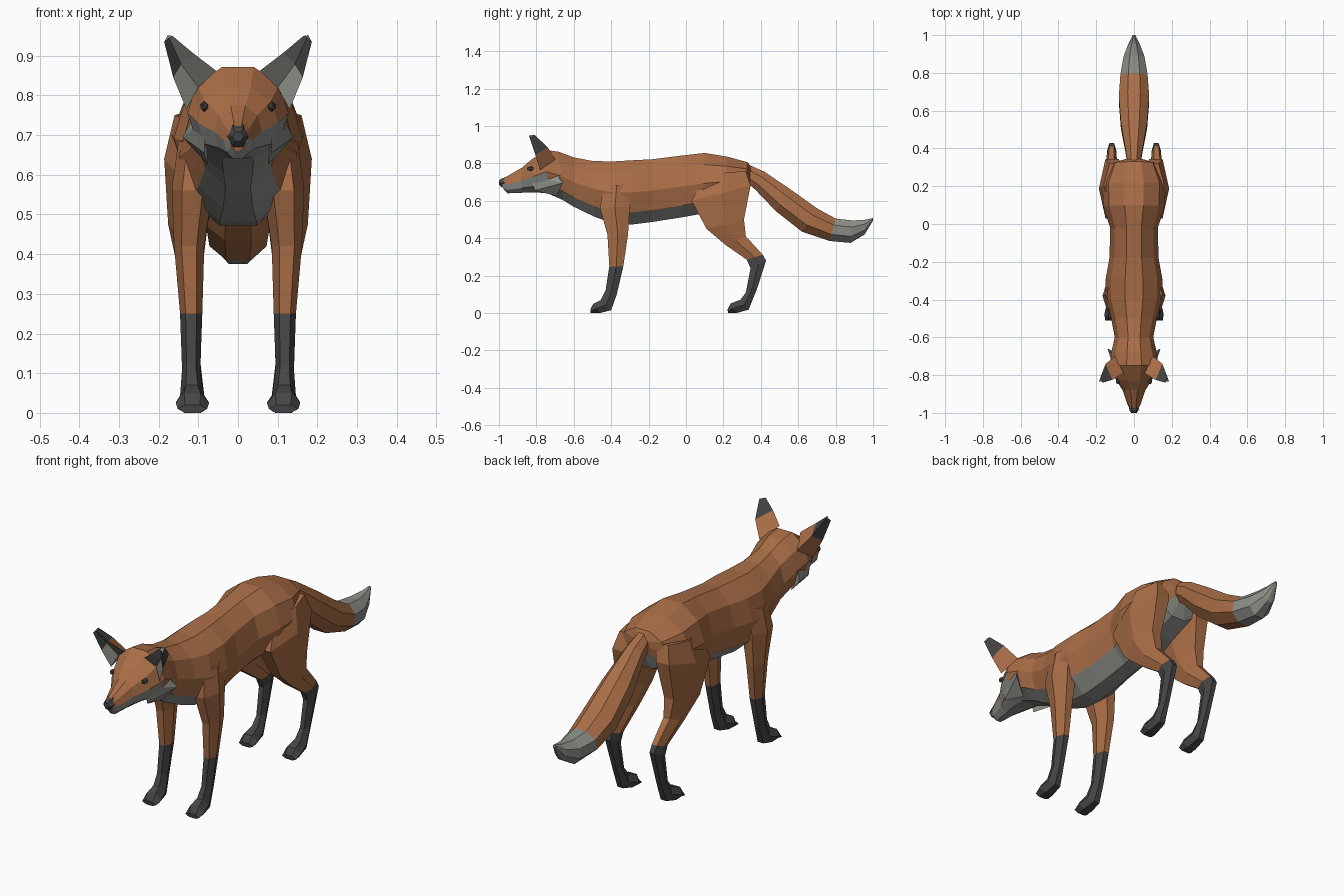
import bpy, bmesh, math
from mathutils import Vector


def colour(name, rgb):
    m = bpy.data.materials.new(name)
    m.diffuse_color = (*rgb, 1)
    return m


MATS = [colour("orange_fur", (0.40, 0.155, 0.062)),
        colour("pale_fur", (0.27, 0.28, 0.25)),
        colour("dark_fur", (0.06, 0.06, 0.06))]
ORANGE, PALE, DARK = 0, 1, 2


def ring(n, ya, za, yb, zb, w, xc=0.0):
    """Rounded section spanning two profile points, with half width w."""
    pts, s = [], 1 / math.cos(math.pi / n)
    for k in range(n):
        a = 2 * math.pi * (k + 0.5) / n
        t = math.cos(a) * s
        pts.append((xc + math.sin(a) * w,
                    (ya + yb) / 2 + t * (ya - yb) / 2,
                    (za + zb) / 2 + t * (za - zb) / 2))
    return pts


def loft(name, rings, paint, mirror=False):
    """Skin the rings; paint(i, k) picks the colour of each face."""
    bm = bmesh.new()
    vs = [[bm.verts.new(p) for p in r] for r in rings]
    n = len(rings[0])
    for i in range(len(rings) - 1):
        for k in range(n):
            j = (k + 1) % n
            f = bm.faces.new((vs[i][k], vs[i][j], vs[i + 1][j], vs[i + 1][k]))
            f.material_index = paint(i, k)
    for i, r in ((0, vs[0]), (len(rings) - 2, vs[-1])):
        bm.faces.new(r).material_index = paint(i, 0)
    bmesh.ops.remove_doubles(bm, verts=bm.verts[:], dist=0.0005)
    bmesh.ops.recalc_face_normals(bm, faces=bm.faces[:])
    return finish(name, bm, mirror)


def finish(name, bm, mirror):
    me = bpy.data.meshes.new(name)
    bm.to_mesh(me)
    bm.free()
    for m in MATS:
        me.materials.append(m)
    ob = bpy.data.objects.new(name, me)
    bpy.context.collection.objects.link(ob)
    if mirror:
        ob.modifiers.new("mirror", 'MIRROR').use_mirror_merge = False
    return ob


# Head, neck and trunk: top y z, bottom y z, half width
trunk = [(-0.990, 0.715, -0.975, 0.660, 0.020),
         (-0.95, 0.735, -0.955, 0.640, 0.036),
         (-0.88, 0.775, -0.88, 0.643, 0.060),
         (-0.83, 0.818, -0.80, 0.645, 0.102),
         (-0.75, 0.872, -0.74, 0.640, 0.128),
         (-0.68, 0.862, -0.66, 0.605, 0.118),
         (-0.60, 0.832, -0.60, 0.568, 0.102),
         (-0.50, 0.813, -0.49, 0.515, 0.122),
         (-0.40, 0.810, -0.40, 0.482, 0.150),
         (-0.28, 0.817, -0.30, 0.472, 0.150),
         (-0.18, 0.822, -0.18, 0.487, 0.130),
         (-0.02, 0.842, -0.02, 0.512, 0.126),
         (0.10, 0.856, 0.08, 0.530, 0.162),
         (0.22, 0.836, 0.20, 0.570, 0.168),
         (0.33, 0.806, 0.31, 0.620, 0.122),
         (0.345, 0.780, 0.34, 0.690, 0.050)]


def paint_trunk(i, k):
    low = (2, 3, 4, 5, 6) if i < 4 else (3, 4, 5)
    return PALE if k in low else ORANGE


loft("head_and_body", [ring(10, *r) for r in trunk], paint_trunk)

# Bushy tail with pale tip
tail = [(0.32, 0.800, 0.30, 0.72, 0.035),
        (0.42, 0.755, 0.37, 0.66, 0.050),
        (0.56, 0.660, 0.48, 0.545, 0.075),
        (0.70, 0.560, 0.62, 0.435, 0.087),
        (0.80, 0.505, 0.77, 0.385, 0.078),
        (0.89, 0.495, 0.88, 0.375, 0.060),
        (0.955, 0.498, 0.955, 0.42, 0.032),
        (1.00, 0.508, 1.00, 0.495, 0.008)]
loft("tail", [ring(8, *r) for r in tail], lambda i, k: PALE if i > 3 else ORANGE)

# Legs: front y z, back y z, half width, centre x
front = [(-0.44, 0.68, -0.30, 0.69, 0.045, 0.105),
         (-0.46, 0.56, -0.30, 0.57, 0.052, 0.115),
         (-0.42, 0.42, -0.31, 0.42, 0.038, 0.123),
         (-0.41, 0.25, -0.335, 0.25, 0.028, 0.118),
         (-0.43, 0.12, -0.37, 0.10, 0.023, 0.118),
         (-0.455, 0.07, -0.40, 0.015, 0.030, 0.116),
         (-0.495, 0.05, -0.46, 0.0, 0.042, 0.115),
         (-0.512, 0.02, -0.51, 0.0, 0.037, 0.115)]
loft("front_legs", [ring(6, *r) for r in front],
     lambda i, k: DARK if i > 2 else ORANGE, True)

hind = [(0.10, 0.74, 0.32, 0.76, 0.060, 0.100),
        (0.03, 0.60, 0.345, 0.68, 0.070, 0.116),
        (0.11, 0.45, 0.31, 0.50, 0.050, 0.126),
        (0.21, 0.365, 0.32, 0.41, 0.035, 0.122),
        (0.325, 0.285, 0.41, 0.312, 0.026, 0.118),
        (0.345, 0.24, 0.428, 0.28, 0.025, 0.118),
        (0.32, 0.11, 0.38, 0.13, 0.022, 0.116),
        (0.29, 0.07, 0.335, 0.018, 0.030, 0.115),
        (0.24, 0.052, 0.27, 0.0, 0.042, 0.115),
        (0.222, 0.02, 0.225, 0.0, 0.037, 0.115)]
loft("hind_legs", [ring(6, *r) for r in hind],
     lambda i, k: DARK if i > 3 else ORANGE, True)

# Ears: inner edge, hollow, outer edge, back
ear = [[(0.055, -0.79, 0.862), (0.10, -0.765, 0.82), (0.13, -0.78, 0.765), (0.10, -0.70, 0.82)],
       [(0.115, -0.825, 0.908), (0.143, -0.79, 0.878), (0.163, -0.805, 0.845), (0.15, -0.74, 0.887)],
       [(0.165, -0.84, 0.950), (0.173, -0.833, 0.945), (0.186, -0.835, 0.935), (0.177, -0.81, 0.952)]]
loft("ears", ear, lambda i, k: (PALE if k < 2 else ORANGE) if i == 0
     else (PALE if k < 1 else DARK), True)

# Cheek tufts
cheek = [[(0.085, -0.83, 0.735), (0.085, -0.81, 0.655), (0.075, -0.69, 0.625), (0.105, -0.70, 0.76)],
         [(0.14, -0.66, 0.695)] * 4]
bm = bmesh.new()
tip = bm.verts.new(cheek[1][0])
base = [bm.verts.new(p) for p in cheek[0]]
for k in range(4):
    bm.faces.new((base[k], base[(k + 1) % 4], tip)).material_index = PALE
bm.faces.new(base).material_index = PALE
bmesh.ops.recalc_face_normals(bm, faces=bm.faces[:])
finish("cheek_tufts", bm, True)

# Nose
nose = [(-0.965, 0.726, -0.965, 0.668, 0.027),
        (-0.99, 0.718, -0.987, 0.672, 0.024),
        (-1.0, 0.708, -1.0, 0.685, 0.014)]
loft("nose", [ring(6, *r) for r in nose], lambda i, k: DARK)

# Eyes
bm = bmesh.new()
bmesh.ops.create_icosphere(bm, subdivisions=1, radius=1)
bmesh.ops.scale(bm, vec=Vector((0.012, 0.02, 0.013)), verts=bm.verts[:])
bmesh.ops.translate(bm, vec=Vector((0.085, -0.83, 0.772)), verts=bm.verts[:])
for f in bm.faces:
    f.material_index = DARK
finish("eyes", bm, True)
